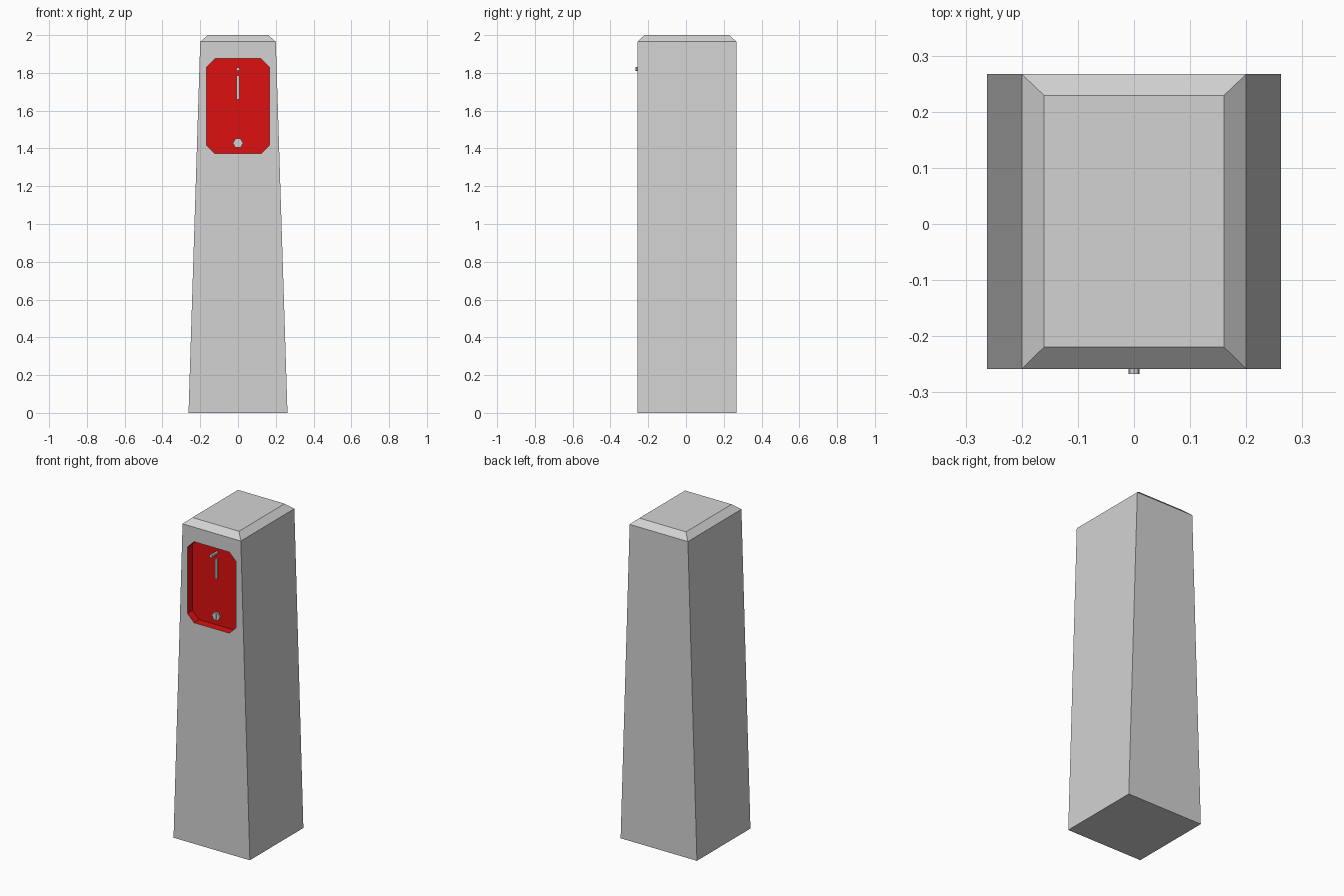
import bpy, bmesh
from math import pi, cos, sin

if "Cube" in bpy.data.objects:
    bpy.data.objects.remove(bpy.data.objects["Cube"], do_unlink=True)


def material(name, rgb):
    m = bpy.data.materials.new(name)
    m.use_nodes = True
    m.diffuse_color = (*rgb, 1)
    m.node_tree.nodes["Principled BSDF"].inputs["Base Color"].default_value = (*rgb, 1)
    return m


grey = material("light_grey", (0.65, 0.65, 0.65))
red = material("bright_red", (0.72, 0.005, 0.005))

FRONT, BACK, FLOOR = -0.258, 0.267, -0.208


def finish(name, bm, mats):
    bmesh.ops.recalc_face_normals(bm, faces=bm.faces[:])
    mesh = bpy.data.meshes.new(name)
    bm.to_mesh(mesh)
    bm.free()
    for m in mats:
        mesh.materials.append(m)
    obj = bpy.data.objects.new(name, mesh)
    bpy.context.collection.objects.link(obj)
    return obj


def prism(name, outline, y_front, y_back):
    """Solid along y from a list of (x, z) points."""
    bm = bmesh.new()
    face = bm.faces.new([bm.verts.new((x, y_front, z)) for x, z in outline])
    new = bmesh.ops.extrude_face_region(bm, geom=[face], use_keep_orig=True)["geom"]
    moved = [v for v in new if isinstance(v, bmesh.types.BMVert)]
    bmesh.ops.translate(bm, vec=(0, y_back - y_front, 0), verts=moved)
    return finish(name, bm, [grey])


def ring_points(radius, z, sides):
    return [(radius * cos(2 * pi * i / sides), z + radius * sin(2 * pi * i / sides))
            for i in range(sides)]


# Tapered post with chamfered cap and a red recess in the front
bm = bmesh.new()


def rect(half, y0, y1, z):
    return [bm.verts.new(p) for p in
            ((-half, y0, z), (half, y0, z), (half, y1, z), (-half, y1, z))]


base = rect(0.262, FRONT, BACK, 0)
shoulder = rect(0.2, FRONT, BACK, 1.965)
cap = rect(0.16, -0.219, 0.229, 2)
bm.faces.new(base[::-1])
bm.faces.new(cap)
for i in range(4):
    j = (i + 1) % 4
    bm.faces.new((shoulder[i], shoulder[j], cap[j], cap[i]))
    if i:
        bm.faces.new((base[i], base[j], shoulder[j], shoulder[i]))

# Clipped-corner opening, two points for each corner of the front
W, LOW, HIGH, C = 0.167, 1.372, 1.875, 0.046
opening = [(-W, LOW + C), (-W + C, LOW), (W - C, LOW), (W, LOW + C),
           (W, HIGH - C), (W - C, HIGH), (-W + C, HIGH), (-W, HIGH - C)]
rim = [bm.verts.new((x, FRONT, z)) for x, z in opening]
floor = [bm.verts.new((x, FLOOR, z)) for x, z in opening]
corners = [base[0], base[1], shoulder[1], shoulder[0]]
for i in range(4):
    j = (i + 1) % 4
    bm.faces.new((corners[i], rim[2 * i + 1], rim[2 * i]))
    bm.faces.new((corners[i], corners[j], rim[2 * j], rim[2 * i + 1]))
recess = [bm.faces.new(floor)]
for i in range(8):
    j = (i + 1) % 8
    recess.append(bm.faces.new((rim[i], rim[j], floor[j], floor[i])))
for f in recess:
    f.material_index = 1
finish("post_body", bm, [grey, red])

# Fittings on the recess floor
prism("handle_peg", ring_points(0.01, 1.82, 8), -0.267, FLOOR)
prism("handle_bar", [(-0.007, 1.66), (0.007, 1.66), (0.007, 1.785), (-0.007, 1.785)],
      FLOOR - 0.008, FLOOR)
prism("lock_nut", ring_points(0.027, 1.428, 6), FLOOR - 0.01, FLOOR)
prism("lock_pin", [(-0.005, 1.412), (0.005, 1.412), (0.005, 1.444), (-0.005, 1.444)],
      FLOOR - 0.015, FLOOR - 0.008)
